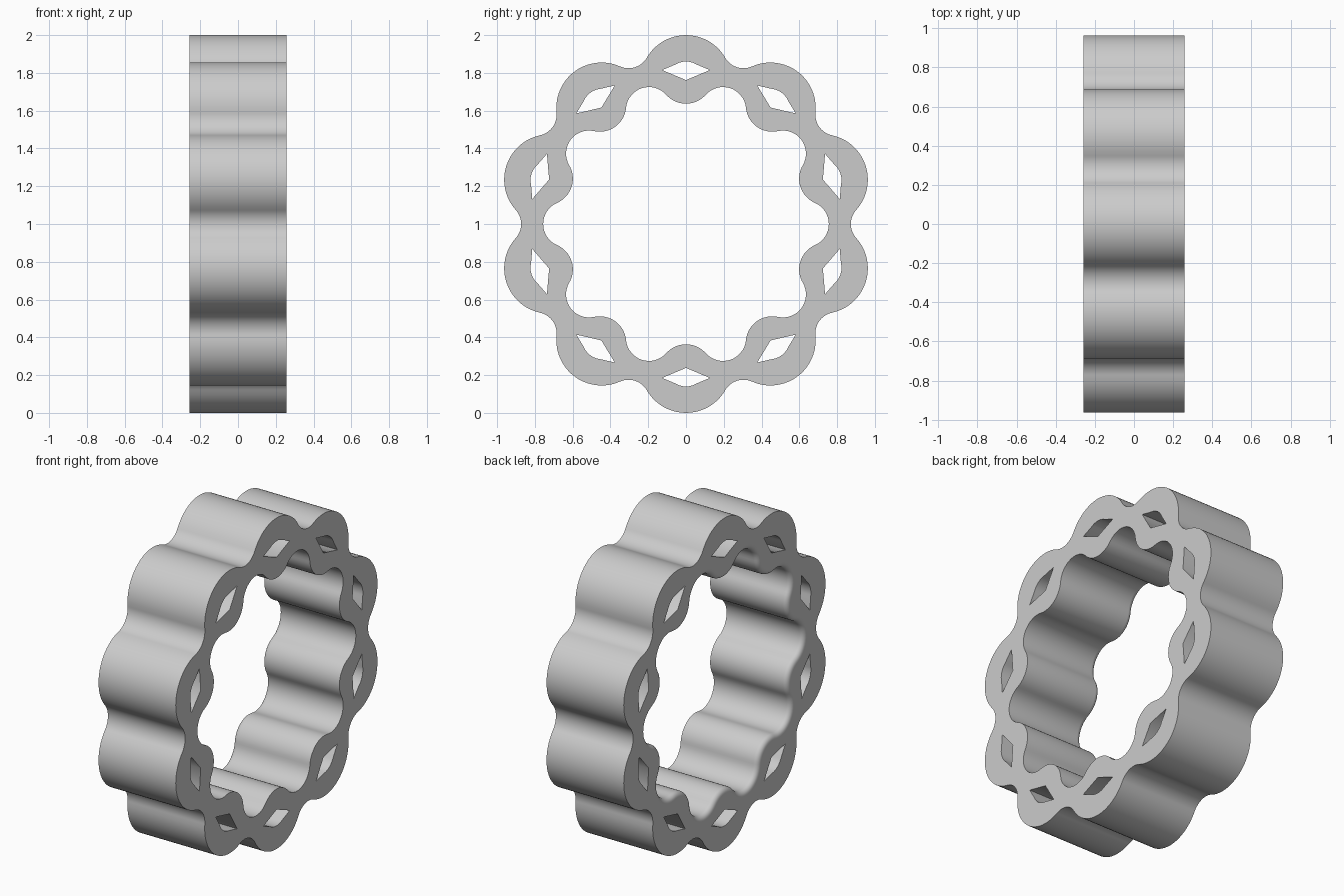
import bpy, bmesh
from math import sin, cos, pi, radians
from mathutils import Vector

LOBES = 10
HALF_W = 0.258
FILLET = 0.03
CENTRE_Z = 1.0
STEP = 2 * pi / LOBES

if "Cube" in bpy.data.objects:
    bpy.data.objects.remove(bpy.data.objects["Cube"])


def polar(r, a):
    return Vector((r * cos(a), r * sin(a)))


def scalloped(c_lobe, r_lobe, c_gap, side, steps, grow=0.0):
    """Closed outline of tangent arcs; side +1 bulges outward, -1 inward."""
    p, q = polar(c_lobe, 0), polar(c_gap, STEP / 2)
    d = q - p
    h_lobe = polar(side, 0).angle(d)
    h_gap = polar(-side, STEP / 2).angle(-d)
    r_gap = d.length - r_lobe
    pts = []
    for k in range(LOBES):
        a = pi / 2 + k * STEP
        arcs = ((c_lobe, r_lobe + side * grow, a, h_lobe, side),
                (c_gap, r_gap - side * grow, a + STEP / 2, h_gap, -side))
        for c, r, ang, h, s in arcs:
            mid = ang if s > 0 else ang + pi
            for i in range(steps):
                t = h * (2 * i / steps - 1)
                pts.append(polar(c, ang) + polar(r, mid + s * t))
    return pts


def window(a):
    """Diamond opening with a rounded outer side."""
    pts = [Vector((0.762, 0)), Vector((0.815, 0.126))]
    for i in range(9):
        pts.append(Vector((0.75, 0)) + polar(0.11, radians(32 * (1 - i / 4))))
    pts.append(Vector((0.815, -0.126)))
    turn = Vector((cos(a), sin(a)))
    side = Vector((-sin(a), cos(a)))
    return [turn * v.x + side * v.y for v in pts]


bm = bmesh.new()
left_rim, right_rim = [], []


def loop(points, x):
    vs = [bm.verts.new((x, p.x, p.y + CENTRE_Z)) for p in points]
    return vs, [bm.edges.new((vs[i - 1], vs[i])) for i in range(len(vs))]


def wall(levels):
    """Skin a stack of matching outlines, first at +x and last at -x."""
    rings = [loop(pts, x) for pts, x in levels]
    left_rim.extend(rings[0][1])
    right_rim.extend(rings[-1][1])
    for (a, _), (b, _) in zip(rings, rings[1:]):
        for i in range(len(a)):
            bm.faces.new((a[i - 1], a[i], b[i], b[i - 1])).smooth = True


# Outer scalloped wall
outer = scalloped(0.76, 0.24, 0.985, 1, 20)
wall([(outer, HALF_W), (outer, -HALF_W)])

# Inner scalloped wall, with one rounded rim
levels = [(scalloped(0.777, 0.14, 0.634, -1, 16), HALF_W)]
for i in range(7):
    t = i / 6 * pi / 2
    levels.append((scalloped(0.777, 0.14, 0.634, -1, 16, FILLET * (1 - cos(t))),
                   -HALF_W + FILLET * (1 - sin(t))))
wall(levels)

# Through windows, one per lobe
for k in range(LOBES):
    w = window(pi / 2 + k * STEP)
    wall([(w, HALF_W), (w, -HALF_W)])

# Flat side faces
for rim in (left_rim, right_rim):
    bmesh.ops.triangle_fill(bm, edges=rim, use_beauty=True, use_dissolve=False)

bmesh.ops.recalc_face_normals(bm, faces=bm.faces)
for e in bm.edges:
    e.smooth = e.calc_face_angle(0) < radians(50)

mesh = bpy.data.meshes.new("scalloped_ring")
bm.to_mesh(mesh)
bm.free()
ring = bpy.data.objects.new("scalloped_ring", mesh)
bpy.context.collection.objects.link(ring)

# Plain grey material
grey = bpy.data.materials.new("light_grey")
grey.use_nodes = True
colour = (0.6, 0.6, 0.6, 1)
grey.diffuse_color = colour
grey.node_tree.nodes["Principled BSDF"].inputs["Base Color"].default_value = colour
mesh.materials.append(grey)
